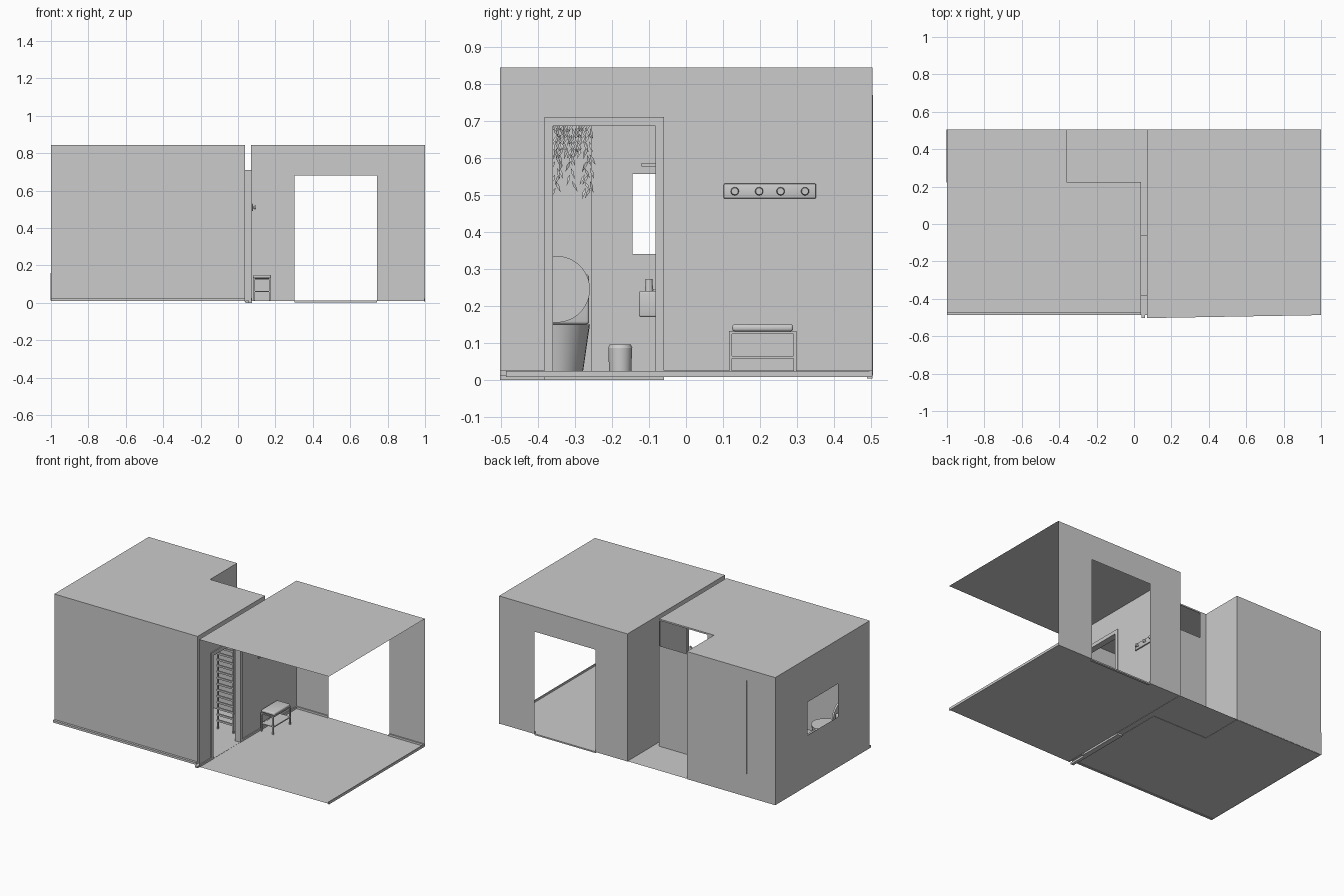
import bpy, bmesh, math, random
from mathutils import Vector, Matrix

if "Cube" in bpy.data.objects:
    bpy.data.objects.remove(bpy.data.objects["Cube"])
random.seed(4)

def finish(name, bm, smooth=False):
    me = bpy.data.meshes.new(name)
    bm.to_mesh(me)
    bm.free()
    ob = bpy.data.objects.new(name, me)
    bpy.context.collection.objects.link(ob)
    if smooth:
        bpy.ops.object.select_all(action='DESELECT')
        ob.select_set(True)
        bpy.context.view_layer.objects.active = ob
        bpy.ops.object.shade_smooth_by_angle(angle=math.radians(40))
    return ob

def box(name, x0, x1, y0, y1, z0, z1, bevel=0, seg=3):
    bm = bmesh.new()
    bmesh.ops.create_cube(bm, size=1)
    bmesh.ops.scale(bm, vec=(x1 - x0, y1 - y0, z1 - z0), verts=bm.verts)
    bmesh.ops.translate(bm, vec=((x0 + x1) / 2, (y0 + y1) / 2, (z0 + z1) / 2), verts=bm.verts)
    if bevel:
        bmesh.ops.bevel(bm, geom=bm.edges[:], offset=bevel, segments=seg, affect='EDGES', profile=0.5)
    return finish(name, bm, bevel > 0)

def cone(name, loc, r1, r2, depth, axis='Z', sides=32, stretch=1):
    bm = bmesh.new()
    bmesh.ops.create_cone(bm, cap_ends=True, segments=sides, radius1=r1, radius2=r2, depth=depth)
    if axis == 'X':
        bmesh.ops.rotate(bm, matrix=Matrix.Rotation(math.pi / 2, 3, 'Y'), verts=bm.verts)
    bmesh.ops.scale(bm, vec=(stretch, 1, 1), verts=bm.verts)
    bmesh.ops.translate(bm, vec=loc, verts=bm.verts)
    return finish(name, bm, True)

def panel(name, axis, pos, u, v, hole=None):
    """Thin upright wall along x or y with an optional rectangular hole (u0, u1, v0, v1)."""
    us, vs = list(u), list(v)
    if hole:
        us = sorted(set(us + list(hole[:2])))
        vs = sorted(set(vs + list(hole[2:])))
    bm = bmesh.new()
    grid = [[bm.verts.new((a, pos, b) if axis == 'x' else (pos, a, b)) for b in vs] for a in us]
    for i in range(len(us) - 1):
        for j in range(len(vs) - 1):
            mu, mv = (us[i] + us[i + 1]) / 2, (vs[j] + vs[j + 1]) / 2
            if hole and hole[0] < mu < hole[1] and hole[2] < mv < hole[3]:
                continue
            bm.faces.new((grid[i][j], grid[i + 1][j], grid[i + 1][j + 1], grid[i][j + 1]))
    return finish(name, bm)

def sheet(name, pts, z):
    bm = bmesh.new()
    bm.faces.new([bm.verts.new((x, y, z)) for x, y in pts])
    return finish(name, bm)

B, T, YB, YF = 0.01, 0.845, 0.505, -0.472
XD, XR, NX, NY = 0.038, 0.07, -0.36, 0.225

# bathroom shell, L-shaped
sheet("bathroom_ceiling", [(-1, YF), (XD, YF), (XD, NY), (NX, NY), (NX, YB), (-1, YB)], T)
sheet("bathroom_floor", [(-1, -0.487), (XR, -0.487), (XR, YB), (-1, YB)], 0.012)
panel("bathroom_front_wall", 'x', YF, (-1, XD), (B, T))
panel("bathroom_window_wall", 'y', -1, (YF, YB), (B, T), (-0.145, 0.17, 0.34, 0.557))
panel("bathroom_back_wall", 'x', YB, (-1, NX), (B, T))
panel("notch_side_wall", 'y', NX, (NY, YB), (B, T))
panel("notch_back_wall", 'x', NY, (NX, XD), (B, T), (-0.315, 0.03, 0.67, 0.835))
panel("bathroom_door_wall", 'y', XD, (YF, NY), (B, T), (-0.37, -0.07, B, 0.7))
box("bathroom_front_skirting", -1, XD, -0.487, YF, 0.01, 0.024)

# hall shell, open to the front and right
slab = [(XR, -0.503), (1, -0.487), (1, YB), (XR, YB)]
sheet("hall_ceiling", slab, T)
sheet("hall_floor", slab, 0.012)
panel("hall_door_wall", 'y', XR, (-0.503, YB), (B, T), (-0.37, -0.07, B, 0.7))
panel("hall_back_wall", 'x', YB, (XR, 1), (B, T), (0.303, 0.742, B, 0.68))

# hall skirting
for x0, x1 in ((XR, 0.303), (0.742, 1)):
    box("hall_back_skirting", x0, x1, YB - 0.008, YB, 0.01, 0.025)
for y0, y1 in ((-0.503, -0.38), (-0.06, YB)):
    box("hall_side_skirting", XR, XR + 0.006, y0, y1, 0.01, 0.025)
box("hall_open_side_skirting", 0.994, 1, -0.487, YB, 0.008, 0.024)
box("back_threshold", 0.303, 0.742, YB - 0.015, YB, 0.003, 0.012)

# door frame
for y0, y1 in ((-0.383, -0.36), (-0.083, -0.06)):
    box("door_jamb", 0.035, 0.076, y0, y1, 0.008, 0.711)
box("door_head", 0.035, 0.076, -0.36, -0.083, 0.687, 0.711)
box("door_threshold", 0.04, 0.074, -0.383, -0.06, 0, 0.013)
box("front_threshold", 0.04, 0.06, -0.503, -0.383, 0, 0.012)

# padded bench
for x in (0.082, 0.166):
    for y in (0.117, 0.291):
        box("bench_leg", x, x + 0.008, y, y + 0.008, 0.012, 0.132)
    for z in (0.057, 0.124):
        box("bench_rail", x, x + 0.008, 0.12, 0.296, z, z + 0.007)
for y in (0.117, 0.291):
    box("bench_end_rail", 0.082, 0.174, y, y + 0.008, 0.124, 0.131)
box("bench_shelf", 0.084, 0.172, 0.12, 0.296, 0.059, 0.063)
box("bench_cushion", 0.08, 0.176, 0.125, 0.29, 0.131, 0.15, 0.007)

# coat rail with round knobs
box("coat_rail", XR, 0.08, 0.102, 0.352, 0.49, 0.531, 0.004, 2)
for y in (0.132, 0.198, 0.256, 0.322):
    cone("coat_hook", (0.085, y, 0.51), 0.005, 0.005, 0.016, 'X', 16)
    cone("coat_knob", (0.093, y, 0.51), 0.011, 0.009, 0.008, 'X', 24)

# bathtub and shower screen
bm = bmesh.new()
bmesh.ops.create_cube(bm, size=1)
bmesh.ops.scale(bm, vec=(0.638, 0.285, 0.148), verts=bm.verts)
bmesh.ops.translate(bm, vec=(-0.683, 0.364, 0.086), verts=bm.verts)
top = max(bm.faces, key=lambda f: f.calc_center_median().z)
bmesh.ops.inset_region(bm, faces=[top], thickness=0.025)
bmesh.ops.translate(bm, vec=(0, 0, -0.11), verts=top.verts)
finish("bathtub", bm)
box("shower_screen", -0.794, -0.788, 0.222, YB + 0.001, 0.16, 0.77)

# toilet with raised lid
box("pipe_duct", -0.998, -0.93, YF, -0.255, 0.012, T - 0.002)
cone("toilet_bowl", (-0.79, -0.35, 0.081), 0.07, 0.09, 0.138, stretch=1.25)
box("toilet_tank", -0.93, -0.895, -0.43, -0.262, 0.15, 0.285, 0.008)
cone("toilet_lid", (-0.88, -0.35, 0.245), 0.09, 0.09, 0.012, 'X', 48)

# pedal bin
cone("bin_body", (-0.8, -0.178, 0.049), 0.03, 0.032, 0.074)
cone("bin_lid", (-0.8, -0.178, 0.091), 0.033, 0.028, 0.01)

# wash basin, soap bottle and shelf at the window wall
box("basin", -0.998, -0.86, -0.127, 0.13, 0.17, 0.24, 0.005)
box("basin_recess_rim", -0.96, -0.88, -0.09, 0.1, 0.238, 0.246, 0.003)
cone("soap_bottle", (-0.95, -0.1, 0.256), 0.011, 0.009, 0.034, sides=20)
box("wall_shelf", -0.998, -0.93, -0.12, 0.14, 0.577, 0.586)

# towel ladder
for x in (-0.15, -0.036):
    box("towel_ladder_post", x, x + 0.008, -0.004, 0.004, 0.012, 0.6)
for i in range(14):
    z = 0.06 + i * 0.04
    box("towel_ladder_bar", -0.15, -0.028, -0.006, 0.004, z, z + 0.012)

# trailing plant
cone("plant_pot", (-0.88, -0.31, 0.73), 0.035, 0.048, 0.08)
bm = bmesh.new()
for s in range(11):
    y = -0.36 + s * 0.0098
    x = -0.88 + random.uniform(-0.04, 0.04)
    for k in range(random.randint(5, 11)):
        base = Vector((x, y + random.uniform(-.004, .004), 0.7 - k * 0.018))
        side = 1 if k % 2 else -1
        d = Vector((random.uniform(-.4, .4), side * random.uniform(.2, .6), -1)).normalized()
        w = Vector((random.uniform(-.5, .5), 1, side * .4)).normalized() * 0.004
        pts = [base, base + d * 0.014 + w, base + d * 0.034, base + d * 0.014 - w]
        bm.faces.new([bm.verts.new(p) for p in pts])
finish("plant_leaves", bm)
